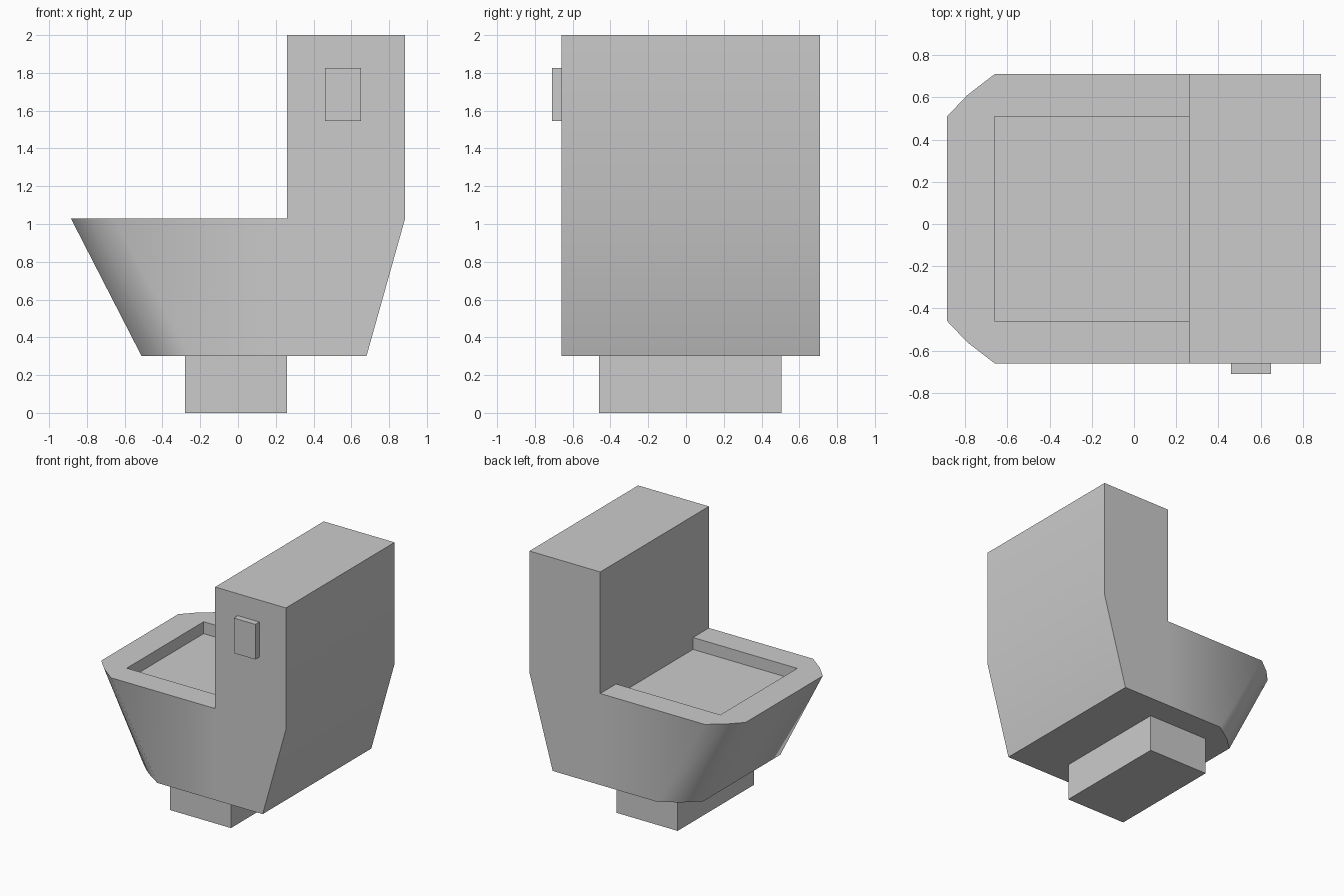
import bpy, bmesh
import math

if "Cube" in bpy.data.objects:
    bpy.data.objects.remove(bpy.data.objects["Cube"])

YC = 0.025          # body centre line in y
H = 0.685           # half width of body
SPLIT = 0.26        # x where the tank begins


def finish(name, bm, smooth=None):
    bmesh.ops.recalc_face_normals(bm, faces=bm.faces)
    me = bpy.data.meshes.new(name)
    bm.to_mesh(me)
    bm.free()
    ob = bpy.data.objects.new(name, me)
    bpy.context.collection.objects.link(ob)
    if smooth:
        bpy.ops.object.select_all(action='DESELECT')
        ob.select_set(True)
        bpy.context.view_layer.objects.active = ob
        bpy.ops.object.shade_smooth_by_angle(angle=math.radians(smooth))
    return ob


def box(name, lo, hi):
    bm = bmesh.new()
    bmesh.ops.create_cube(bm, size=1)
    for v in bm.verts:
        v.co = [(a + b) / 2 + c * (b - a) for a, b, c in zip(lo, hi, v.co)]
    return finish(name, bm)


def ring(bm, back, corner, z):
    """Outline with cut front corners, mirrored across the centre line."""
    half = [(back, H), (SPLIT, H)] + list(zip(corner, (H, 0.585, 0.485)))
    pts = half + [(x, -y) for x, y in reversed(half)]
    return [bm.verts.new((x, YC + y, z)) for x, y in pts]


# Bowl and tank as one closed body
bm = bmesh.new()
low = ring(bm, 0.68, (-0.25, -0.40, -0.51), 0.30)
rim = ring(bm, 0.885, (-0.66, -0.79, -0.885), 1.03)
bm.faces.new(low)
for i in range(10):
    j = (i + 1) % 10
    bm.faces.new((low[i], low[j], rim[j], rim[i]))

# Tank walls and top
base = [rim[1], rim[0], rim[9], rim[8]]
top = [bm.verts.new((v.co.x, v.co.y, 2.0)) for v in base]
for i in range(3):
    bm.faces.new((base[i], base[i + 1], top[i + 1], top[i]))
bm.faces.new(top)

# Recessed bowl opening running up to the tank
plan = [(SPLIT, 0.485), (-0.66, 0.485), (-0.66, -0.485), (SPLIT, -0.485)]
edge = [bm.verts.new((x, YC + y, 1.03)) for x, y in plan]
floor = [bm.verts.new((x, YC + y, 0.935)) for x, y in plan]
bm.faces.new(rim[1:9] + edge[::-1])
for i in range(3):
    bm.faces.new((edge[i], edge[i + 1], floor[i + 1], floor[i]))
bm.faces.new(floor)
bm.faces.new((top[0], rim[1], edge[0], floor[0], floor[3], edge[3], rim[8], top[3]))
finish("toilet_body", bm, smooth=50)

# Foot and flush handle
box("foot", (-0.28, -0.46, 0.0), (0.26, 0.505, 0.30))
box("flush_handle", (0.46, -0.71, 1.545), (0.65, -0.66, 1.825))
